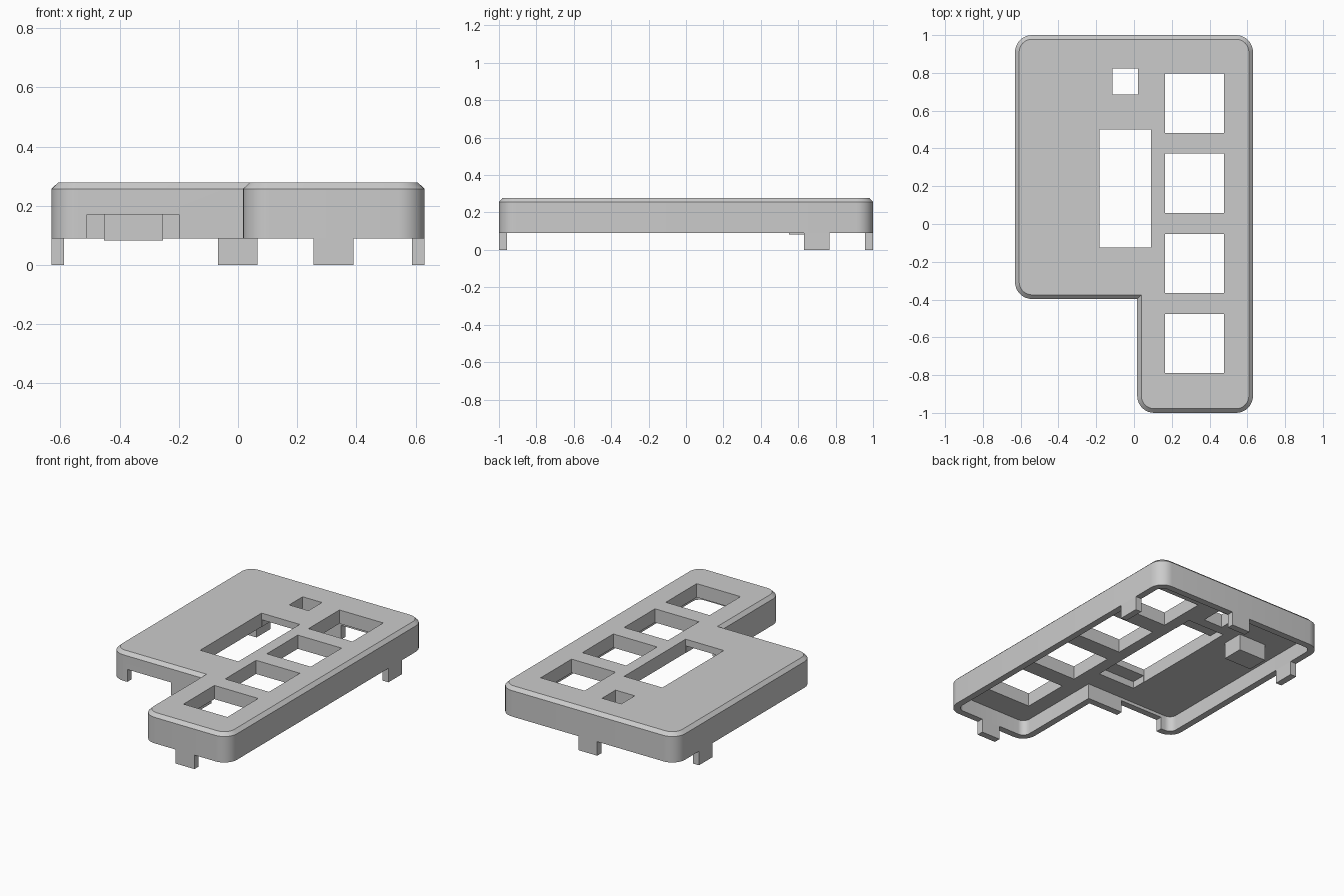
import bpy, bmesh, math

cube = bpy.data.objects.get("Cube")
if cube:
    bpy.data.objects.remove(cube, do_unlink=True)

gray = bpy.data.materials.new("plain_gray")
gray.use_nodes = True
COLOR = (0.6, 0.6, 0.6, 1)
gray.diffuse_color = COLOR
gray.node_tree.nodes["Principled BSDF"].inputs["Base Color"].default_value = COLOR

RIM, SHOULDER, TOP, CEILING = 0.09, 0.257, 0.278, 0.19
WALL, CHAMFER, RADIUS = 0.043, 0.022, 0.09
HALF, NOTCH_X, NOTCH_Y = 0.63, 0.017, -0.397


def finish(name, bm):
    bmesh.ops.recalc_face_normals(bm, faces=bm.faces)
    mesh = bpy.data.meshes.new(name)
    bm.to_mesh(mesh)
    bm.free()
    mesh.materials.append(gray)
    obj = bpy.data.objects.new(name, mesh)
    bpy.context.collection.objects.link(obj)
    return obj


def box(name, x, y, z):
    bm = bmesh.new()
    bmesh.ops.create_cube(bm, size=1)
    for v in bm.verts:
        for axis, (lo, hi) in enumerate((x, y, z)):
            v.co[axis] = hi if v.co[axis] > 0 else lo
    return finish(name, bm)


def outline(inset, segments=8):
    """Rounded L outline, counter-clockwise, moved inward by inset."""
    # corner x, y, inward direction, start angle (None is the sharp notch)
    corners = [(NOTCH_X, -1, 1, 1, 180), (HALF, -1, -1, 1, 270),
               (HALF, 1, -1, -1, 0), (-HALF, 1, 1, -1, 90),
               (-HALF, NOTCH_Y, 1, 1, 180), (NOTCH_X, NOTCH_Y, 1, 1, None)]
    points = []
    for x, y, dx, dy, start in corners:
        if start is None:
            points.append((x + dx * inset, y + dy * inset))
            continue
        r = RADIUS - inset
        for i in range(segments + 1):
            a = math.radians(start + 90 * i / segments)
            points.append((x + dx * RADIUS + r * math.cos(a),
                           y + dy * RADIUS + r * math.sin(a)))
    return points


# Hollow housing: rings from the ceiling, around the rim, up to the top
bm = bmesh.new()
rings = []
for inset, z in ((WALL, CEILING), (WALL, RIM), (0, RIM), (0, SHOULDER), (CHAMFER, TOP)):
    rings.append([bm.verts.new((x, y, z)) for x, y in outline(inset)])
for a, b in zip(rings, rings[1:]):
    for i in range(len(a)):
        j = (i + 1) % len(a)
        bm.faces.new((a[i], a[j], b[j], b[i]))
bm.faces.new(rings[0])
bm.faces.new(rings[-1])
housing = finish("housing", bm)

# Key windows, display window with its pocket, small window, cable opening
through = (0.1, 0.4)
cuts = [((0.165, 0.477), (y, y + 0.314), through) for y in (-0.79, -0.366, 0.058, 0.482)]
cuts += [((-0.182, 0.09), (-0.125, 0.5), through),
         ((-0.18, 0.088), (-0.22, 0.62), (0.1, 0.235)),
         ((-0.115, 0.022), (0.685, 0.822), through),
         ((-0.51, -0.2), (-0.45, -0.33), (0.05, 0.17))]
cutters = []
for size in cuts:
    cutter = box("cutter", *size)
    cutter.hide_render = True
    cutters.append(cutter)
    mod = housing.modifiers.new("cut", "BOOLEAN")
    mod.operation = "DIFFERENCE"
    mod.solver = "EXACT"
    mod.object = cutter
graph = bpy.context.evaluated_depsgraph_get()
cut_mesh = bpy.data.meshes.new_from_object(housing.evaluated_get(graph))
housing.modifiers.clear()
housing.data = cut_mesh
for cutter in cutters:
    bpy.data.objects.remove(cutter, do_unlink=True)

bpy.ops.object.select_all(action="DESELECT")
housing.select_set(True)
bpy.context.view_layer.objects.active = housing
bpy.ops.object.shade_smooth_by_angle(angle=math.radians(30))

# Clip legs, one per outer wall
leg_z = (0, RIM)
box("front_leg", (0.255, 0.39), (-1, -1 + WALL), leg_z)
box("back_leg", (-0.068, 0.065), (1 - WALL, 1), leg_z)
box("left_leg", (HALF - WALL, HALF), (0.63, 0.768), leg_z)
box("right_leg", (-HALF, -HALF + WALL), (0.63, 0.768), leg_z)

# Support block under the ceiling
box("support_block", (-0.452, -0.253), (0.55, 0.69), (0.083, CEILING))
